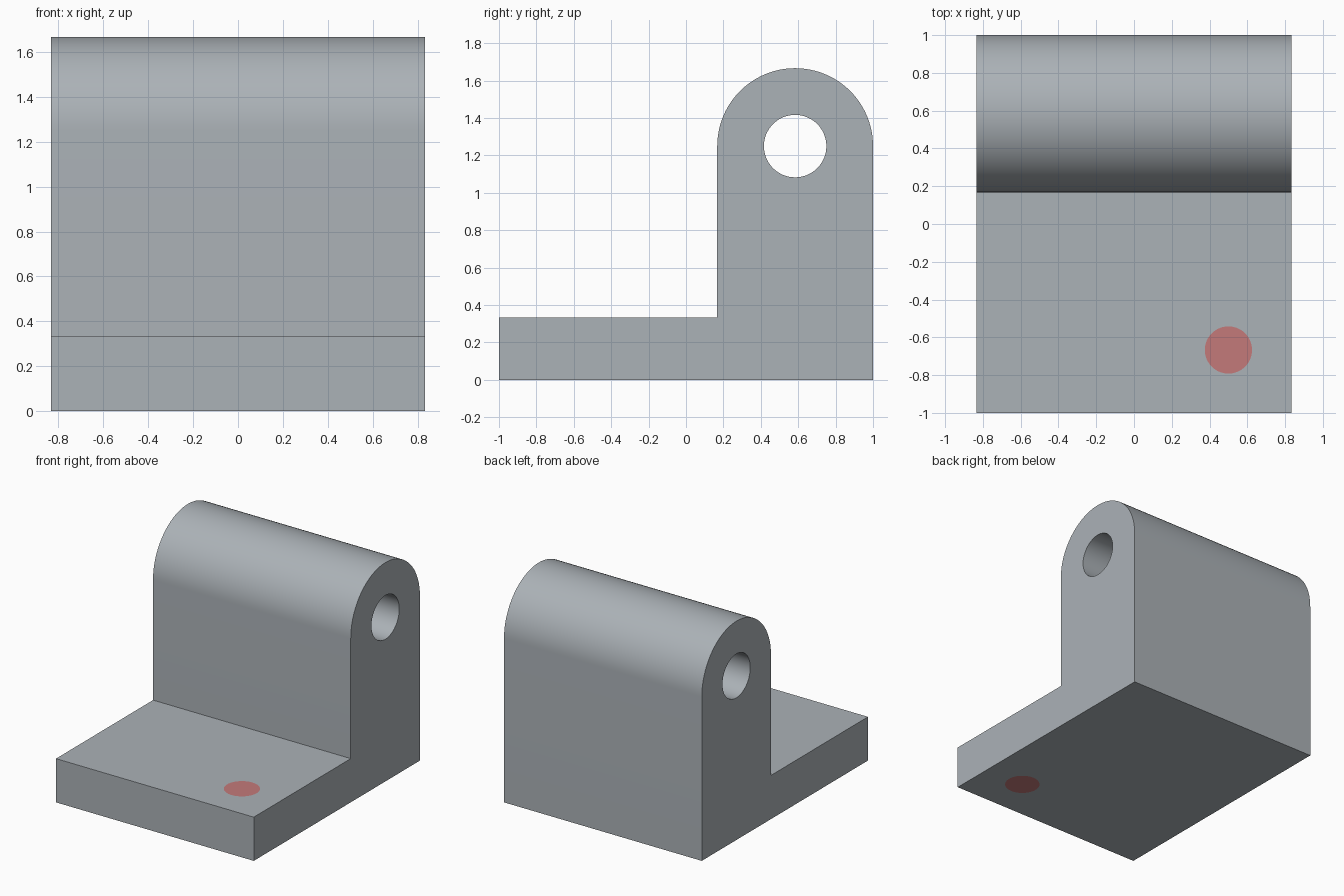
import bpy, bmesh
from math import pi, cos, sin, radians

if "Cube" in bpy.data.objects:
    bpy.data.objects.remove(bpy.data.objects["Cube"], do_unlink=True)

HALF_WIDTH = 0.833
BASE_TOP = 0.333
WALL_FRONT, WALL_BACK = 0.167, 1.0
RADIUS = (WALL_BACK - WALL_FRONT) / 2
BORE_Y, BORE_Z = WALL_FRONT + RADIUS, 1.25


def material(name, rgb):
    mat = bpy.data.materials.new(name)
    mat.use_nodes = True
    mat.diffuse_color = (*rgb, 1)
    mat.node_tree.nodes["Principled BSDF"].inputs["Base Color"].default_value = (*rgb, 1)
    return mat


def cylinder(name, radius, depth, location, rotation=(0, 0, 0)):
    bpy.ops.mesh.primitive_cylinder_add(vertices=64, radius=radius, depth=depth,
                                        location=location, rotation=rotation)
    obj = bpy.context.object
    obj.name = name
    return obj


def smooth(obj):
    bpy.ops.object.select_all(action="DESELECT")
    obj.select_set(True)
    bpy.context.view_layer.objects.active = obj
    bpy.ops.object.shade_smooth_by_angle(angle=radians(30))


def cut(obj, cutter):
    mod = obj.modifiers.new("Hole", "BOOLEAN")
    mod.operation = "DIFFERENCE"
    mod.solver = "EXACT"
    mod.object = cutter
    bpy.context.view_layer.objects.active = obj
    bpy.ops.object.modifier_apply(modifier=mod.name)
    bpy.data.objects.remove(cutter, do_unlink=True)


grey = material("Steel grey", (0.41, 0.445, 0.474))
red = material("Muted red", (0.55, 0.193, 0.194))

# Bracket body: L-shaped side profile with a rounded top, extruded across x
STEPS = 48
profile = [(-1, 0), (WALL_BACK, 0)]
profile += [(BORE_Y + RADIUS * cos(pi * i / STEPS), BORE_Z + RADIUS * sin(pi * i / STEPS))
            for i in range(STEPS + 1)]
profile += [(WALL_FRONT, BASE_TOP), (-1, BASE_TOP)]

bm = bmesh.new()
side = bm.faces.new([bm.verts.new((-HALF_WIDTH, y, z)) for y, z in profile])
extruded = bmesh.ops.extrude_face_region(bm, geom=[side], use_keep_orig=True)
moved = [v for v in extruded["geom"] if isinstance(v, bmesh.types.BMVert)]
bmesh.ops.translate(bm, verts=moved, vec=(2 * HALF_WIDTH, 0, 0))
bmesh.ops.recalc_face_normals(bm, faces=bm.faces)
mesh = bpy.data.meshes.new("bracket_body")
bm.to_mesh(mesh)
bm.free()
body = bpy.data.objects.new("bracket_body", mesh)
bpy.context.collection.objects.link(body)
mesh.materials.append(grey)

# Pivot bore through the upright, and a socket for the plug in the base
plug_spot = (0.5, -0.667, BASE_TOP / 2)
cut(body, cylinder("bore_cutter", 0.167, 3, (0, BORE_Y, BORE_Z), (0, pi / 2, 0)))
cut(body, cylinder("socket_cutter", 0.125, 1, plug_spot))
smooth(body)

# Flush red plug running through the base
plug = cylinder("base_plug", 0.125, BASE_TOP, plug_spot)
plug.data.materials.append(red)
smooth(plug)
